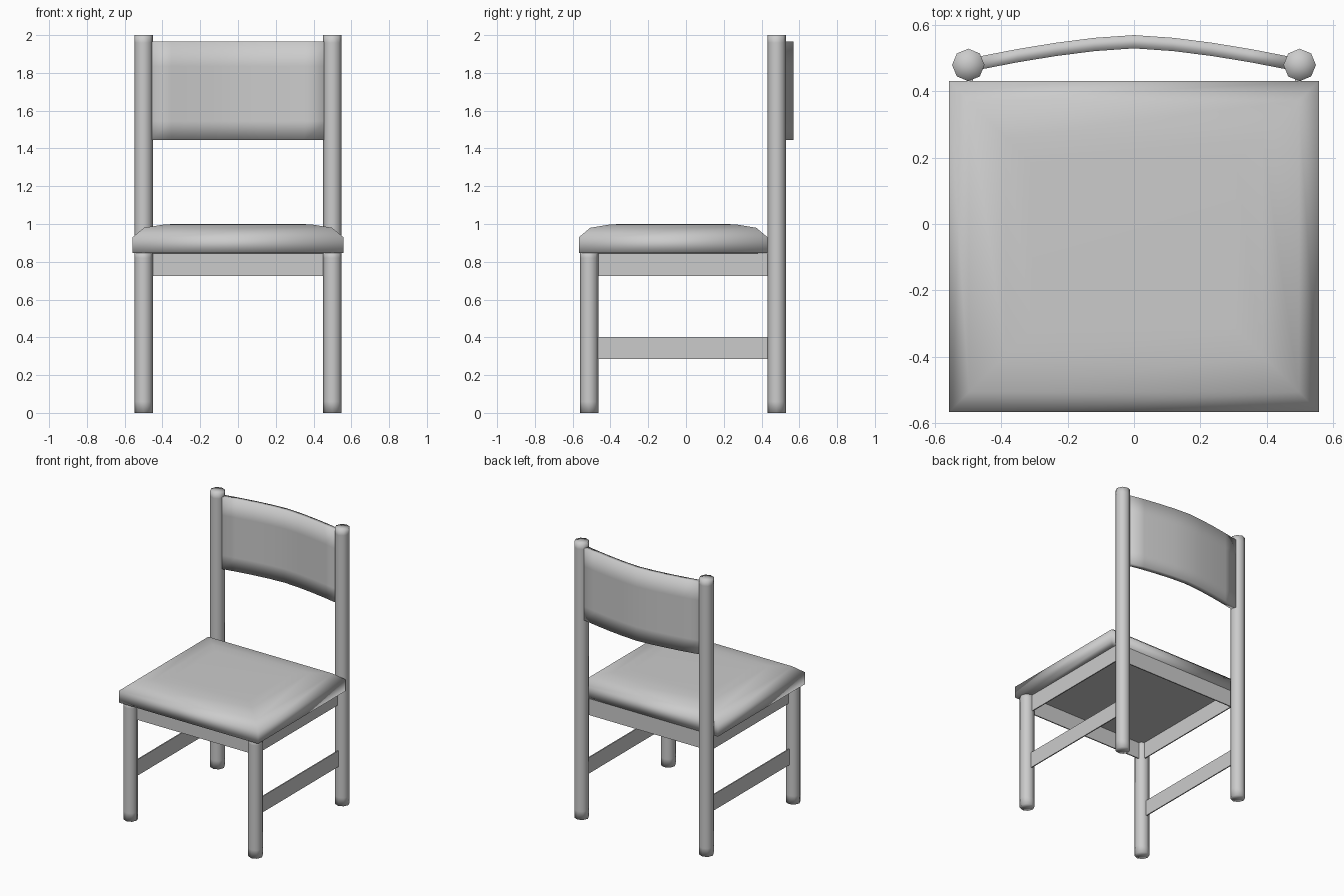
import bpy
import bmesh

cube = bpy.data.objects.get("Cube")
if cube:
    bpy.data.objects.remove(cube)

GREY = (0.6, 0.6, 0.6, 1)
mat = bpy.data.materials.new("plain grey")
mat.use_nodes = True
mat.diffuse_color = GREY
mat.node_tree.nodes["Principled BSDF"].inputs["Base Color"].default_value = GREY


def finish(name, bm, smooth=True):
    bmesh.ops.recalc_face_normals(bm, faces=bm.faces)
    for f in bm.faces:
        f.smooth = smooth
    mesh = bpy.data.meshes.new(name)
    bm.to_mesh(mesh)
    bm.free()
    mesh.materials.append(mat)
    obj = bpy.data.objects.new(name, mesh)
    bpy.context.collection.objects.link(obj)
    return obj


def loft(name, rings, smooth=True):
    """Skin closed rings of equal length and cap both ends."""
    bm = bmesh.new()
    loops = [[bm.verts.new(p) for p in ring] for ring in rings]
    n = len(loops[0])
    for a, b in zip(loops, loops[1:]):
        for i in range(n):
            j = (i + 1) % n
            bm.faces.new((a[i], a[j], b[j], b[i]))
    bm.faces.new(loops[0])
    bm.faces.new(loops[-1])
    return finish(name, bm, smooth)


def post(name, x, y, height):
    """Eight-sided round leg with softly shaded ends."""
    bm = bmesh.new()
    bmesh.ops.create_cone(bm, cap_ends=True, cap_tris=True, segments=8,
                          radius1=0.049, radius2=0.049, depth=height)
    bmesh.ops.translate(bm, verts=bm.verts, vec=(x, y, height / 2))
    for z in (0.06, height - 0.04):
        bmesh.ops.bisect_plane(bm, geom=bm.verts[:] + bm.edges[:] + bm.faces[:],
                               plane_co=(0, 0, z), plane_no=(0, 0, 1))
    return finish(name, bm)


def rail(name, centre, size):
    """Thin flat board."""
    bm = bmesh.new()
    bmesh.ops.create_cube(bm, size=1)
    bmesh.ops.scale(bm, verts=bm.verts, vec=size)
    bmesh.ops.translate(bm, verts=bm.verts, vec=centre)
    return finish(name, bm, False)


# Legs and side boards, mirrored left and right
THIN = 0.008
for side, s in (("left", 1), ("right", -1)):
    post(side + "_front_leg", s * 0.5, -0.513, 0.86)
    post(side + "_back_post", s * 0.5, 0.48, 2)
    rail(side + "_seat_rail", (s * 0.49, -0.018, 0.785), (THIN, 0.92, 0.12))
    rail(side + "_stretcher", (s * 0.5, -0.018, 0.343), (THIN, 0.92, 0.115))

# Boards under the seat, front and back
rail("front_seat_rail", (0, -0.5, 0.785), (0.94, THIN, 0.12))
rail("back_seat_rail", (0, 0.425, 0.785), (0.98, THIN, 0.12))

# Cushion made from nested rectangles
def rectangle(inset, z):
    x, front, back = 0.558 - inset, -0.567 + inset, 0.432 - inset
    return [(-x, front, z), (x, front, z), (x, back, z), (-x, back, z)]


loft("seat_cushion", [rectangle(i, z) for i, z in (
    (0.06, 0.845), (0, 0.846), (0, 0.93), (0.06, 0.98), (0.17, 0.998), (0.25, 1.0))])

# Bowed backrest between the posts
def backrest_section(x):
    y = 0.55 - 0.065 * (abs(x) / 0.47) ** 1.5
    front, back = y - 0.02, y + 0.02
    low, high = 1.445, 1.965
    return [(x, front, low), (x, front, low + 0.1), (x, front, high - 0.13), (x, front, high),
            (x, back, high), (x, back, high - 0.13), (x, back, low + 0.1), (x, back, low)]


loft("backrest", [backrest_section(0.47 * k / 4) for k in range(-4, 5)])
